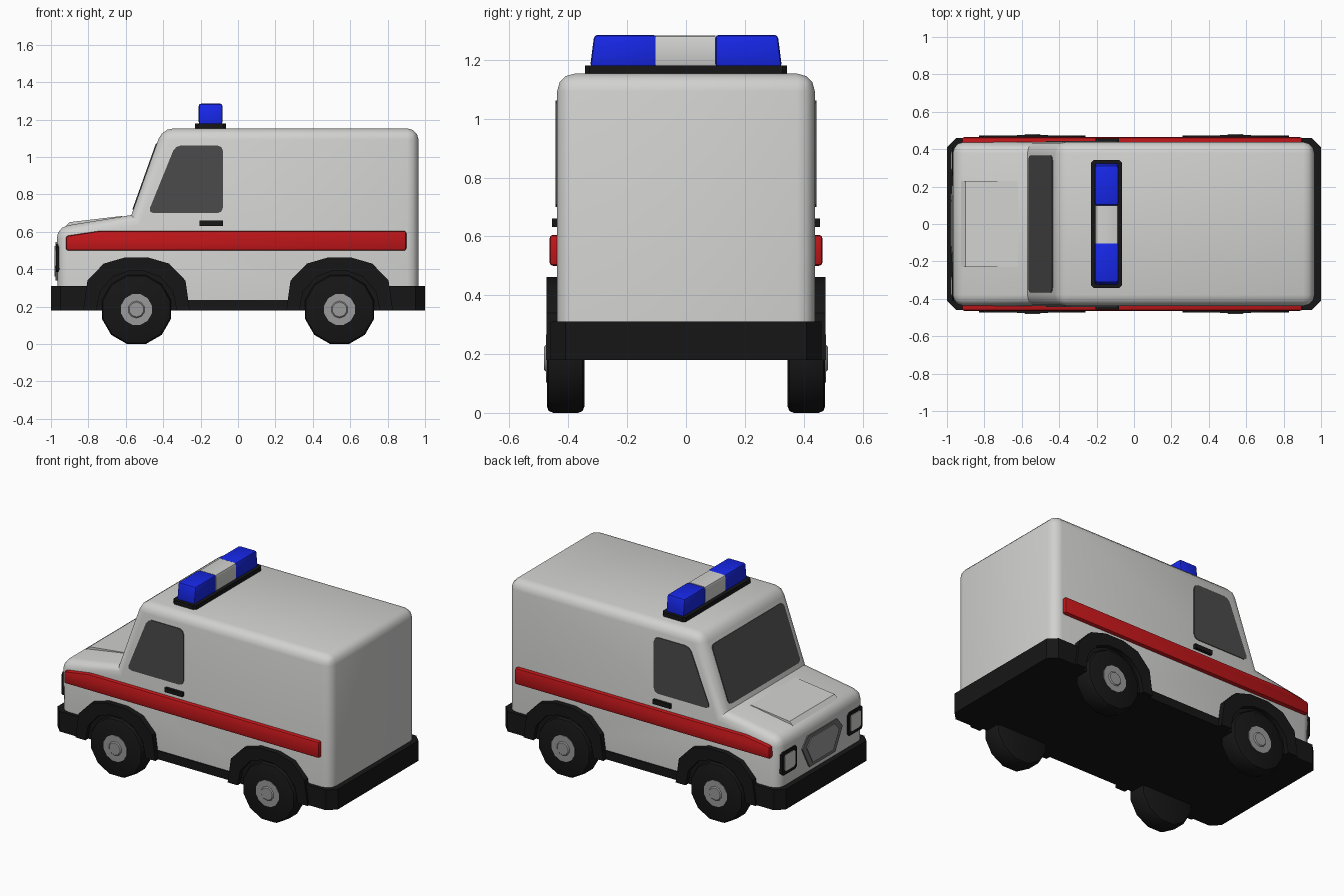
import bpy, bmesh, math
from mathutils import Vector

if "Cube" in bpy.data.objects:
    bpy.data.objects.remove(bpy.data.objects["Cube"])


def material(name, rgb):
    m = bpy.data.materials.new(name)
    m.diffuse_color = (*rgb, 1)
    m.use_nodes = True
    m.node_tree.nodes["Principled BSDF"].inputs["Base Color"].default_value = m.diffuse_color
    return m


WHITE = material("white paint", (0.64, 0.64, 0.63))
RED = material("red stripe", (0.53, 0.008, 0.01))
BLUE = material("blue lamp", (0.008, 0.02, 0.8))
BLACK = material("black rubber", (0.008, 0.008, 0.008))
GLASS = material("dark glass", (0.07, 0.07, 0.07))
STEEL = material("grey metal", (0.32, 0.32, 0.32))
TRIM = material("grille trim", (0.16, 0.16, 0.16))

# how a profile point (a, b) at depth d maps to space
AXES = {"x": lambda a, b, d: (d, a, b),
        "y": lambda a, b, d: (a, d, b),
        "z": lambda a, b, d: (a, b, d)}


def prism(name, pts, axis, lo, hi, mat, bevel=0, seg=2, pick=None):
    """Extrude a profile along an axis; bevel the edges accepted by pick."""
    bm = bmesh.new()
    at = AXES[axis]
    v0 = [bm.verts.new(at(a, b, lo)) for a, b in pts]
    v1 = [bm.verts.new(at(a, b, hi)) for a, b in pts]
    bm.faces.new(v0)
    bm.faces.new(v1)
    n = len(pts)
    for i in range(n):
        j = (i + 1) % n
        bm.faces.new((v0[i], v0[j], v1[j], v1[i]))
    bmesh.ops.recalc_face_normals(bm, faces=bm.faces)
    if bevel:
        edges = [e for e in bm.edges if pick is None or pick(e)]
        bmesh.ops.bevel(bm, geom=edges, offset=bevel, segments=seg,
                        profile=0.5, affect='EDGES', clamp_overlap=True)
    me = bpy.data.meshes.new(name)
    bm.to_mesh(me)
    bm.free()
    me.materials.append(mat)
    ob = bpy.data.objects.new(name, me)
    bpy.context.collection.objects.link(ob)
    bpy.ops.object.select_all(action='DESELECT')
    ob.select_set(True)
    bpy.context.view_layer.objects.active = ob
    bpy.ops.object.shade_smooth_by_angle(angle=math.radians(35))
    return ob


def rect(a0, a1, b0, b1):
    return [(a0, b0), (a1, b0), (a1, b1), (a0, b1)]


def ring(cx, cz, r, n):
    return [(cx + r * math.cos(2 * math.pi * (i + 0.5) / n),
             cz + r * math.sin(2 * math.pi * (i + 0.5) / n)) for i in range(n)]


def along(axis):
    """Accept edges running along the given axis, to round plate corners."""
    k = "xyz".index(axis)
    return lambda e: abs((e.verts[0].co - e.verts[1].co).normalized()[k]) > 0.99


# body shell: hood, slanted windscreen and tall box
def body_edge(e):
    a, b = e.verts[0].co, e.verts[1].co
    low = a.z < 0.25 and b.z < 0.25
    cowl = abs(a.z - 0.69) < 0.001 and abs(b.z - 0.69) < 0.001
    return not (low or cowl)


foot, brow = Vector((-0.57, 0.69)), Vector((-0.405, 1.153))
prism("body", [(-0.962, 0.21), (-0.97, 0.625), tuple(foot), tuple(brow),
               (0.965, 1.153), (0.965, 0.21)],
      "y", -0.438, 0.438, WHITE, 0.06, 3, body_edge)
prism("hood_panel", [(-0.955, 0.60), (-0.90, 0.652), (-0.62, 0.685), (-0.62, 0.60)],
      "y", -0.23, 0.23, WHITE)

# windscreen plate laid on the slope
screen = prism("windscreen", rect(0.03, 0.405, -0.365, 0.365), "z", -0.004, 0.005,
               GLASS, 0.025, 2, along("z"))
slope = brow - foot
screen.location = (foot.x, 0, foot.y)
screen.rotation_euler = (0, -math.atan2(slope.y, slope.x), 0)

# floor and bumpers
prism("floor", rect(-0.93, 0.93, -0.445, 0.445), "z", 0.18, 0.235, BLACK)
for s, name in ((-1, "front_bumper"), (1, "rear_bumper")):
    pts = [(0.76, -0.46), (0.95, -0.46), (1.0, -0.41),
           (1.0, 0.41), (0.95, 0.46), (0.76, 0.46)]
    prism(name, [(s * x, y) for x, y in pts], "z", 0.18, 0.31, BLACK)

# side parts, mirrored left and right
half = [(0.285, 0.18), (0.262, 0.34), (0.175, 0.43), (0.065, 0.462)]
inner = [(0.215, 0.18), (0.195, 0.28), (0.125, 0.36), (0.04, 0.39)]


def arc(points, cx):
    return ([(cx - x, z) for x, z in points] +
            [(cx + x, z) for x, z in reversed(points)])


for s, side in ((-1, "right"), (1, "left")):
    prism(side + "_stripe", [(-0.92, 0.50), (0.90, 0.50), (0.90, 0.605),
                             (-0.74, 0.605), (-0.92, 0.578)],
          "y", s * 0.38, s * 0.464, RED, 0.012, 2)
    prism(side + "_window", [(-0.482, 0.70), (-0.08, 0.70), (-0.08, 1.062), (-0.335, 1.062)],
          "y", s * 0.435, s * 0.443, GLASS, 0.03, 2, along("y"))
    prism(side + "_door_handle", rect(-0.205, -0.08, 0.632, 0.66),
          "y", s * 0.43, s * 0.456, BLACK)
    for cx, end in ((-0.543, "front"), (0.543, "rear")):
        tag = side + "_" + end
        prism(tag + "_wheel_well", arc(half, cx), "y", s * 0.38, s * 0.445, BLACK)
        prism(tag + "_wheel_arch", arc(half, cx) + arc(inner, cx)[::-1],
              "y", s * 0.40, s * 0.474, BLACK)
        prism(tag + "_tyre", ring(cx, 0.185, 0.1915, 12), "y", s * 0.345, s * 0.473,
              BLACK, 0.022, 2, lambda e: not along("y")(e))
        prism(tag + "_hub", ring(cx, 0.185, 0.085, 12), "y", s * 0.44, s * 0.476, STEEL)
        prism(tag + "_hub_cap", ring(cx, 0.185, 0.05, 10), "y", s * 0.45, s * 0.482,
              STEEL, 0.01, 1, lambda e: not along("y")(e))
    # square headlight with dark frame
    y = s * 0.335
    prism(side + "_headlight_frame", rect(y - 0.075, y + 0.075, 0.385, 0.535),
          "x", -0.95, -0.974, BLACK, 0.015, 1, along("x"))
    prism(side + "_headlight", rect(y - 0.052, y + 0.052, 0.408, 0.512),
          "x", -0.96, -0.978, WHITE, 0.01, 1, along("x"))

# six-sided grille
hexagon = [(0.13, -0.105), (0.205, 0.035), (0.15, 0.10)]
for name, k, x, mat in (("grille_frame", 1, -0.975, TRIM), ("grille", 0.8, -0.98, STEEL)):
    right = [(y * k, 0.445 + z * k) for y, z in hexagon]
    prism(name, right + [(-y, z) for y, z in reversed(right)], "x", -0.95, x, mat)

# roof light bar
prism("light_bar_base", rect(-0.23, -0.065, -0.343, 0.343), "z", 1.145, 1.18,
      BLACK, 0.015, 1, along("z"))
prism("light_bar_centre", rect(-0.208, -0.085, 1.175, 1.283), "y", -0.103, 0.1,
      WHITE, 0.012, 2, along("y"))
for s, side in ((-1, "right"), (1, "left")):
    prism(side + "_blue_lamp", [(s * 0.1, 1.175), (s * 0.326, 1.175),
                                (s * 0.312, 1.285), (s * 0.1, 1.285)],
          "x", -0.21, -0.083, BLUE, 0.012, 2)
